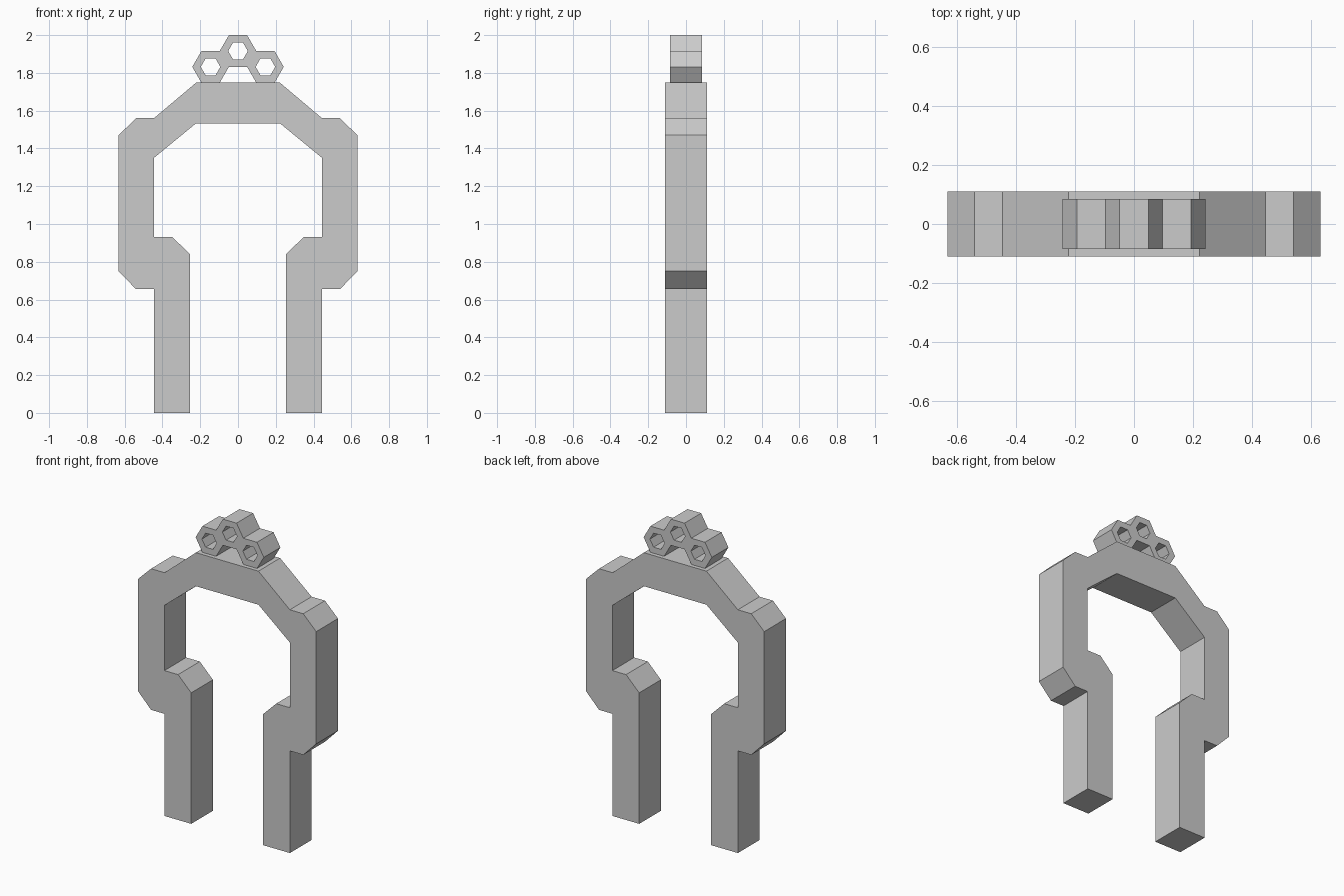
import bpy, bmesh
from math import cos, sin, pi

if "Cube" in bpy.data.objects:
    bpy.data.objects.remove(bpy.data.objects["Cube"])


def finish(name, bm, depth):
    """Turn a flat front profile into a solid centred on y = 0."""
    bmesh.ops.remove_doubles(bm, verts=bm.verts, dist=0.003)
    mesh = bpy.data.meshes.new(name)
    bm.to_mesh(mesh)
    bm.free()
    obj = bpy.data.objects.new(name, mesh)
    bpy.context.collection.objects.link(obj)
    solid = obj.modifiers.new("Thickness", 'SOLIDIFY')
    solid.thickness = depth
    solid.offset = 0
    return obj


# Arch frame: right half of the outline, mirrored to close the profile
outer = [(0.255, 0), (0.445, 0), (0.445, 0.655), (0.54, 0.655), (0.632, 0.75),
         (0.632, 1.47), (0.54, 1.56), (0.445, 1.56), (0.222, 1.748)]
inner = [(0.222, 1.533), (0.445, 1.35), (0.445, 0.932), (0.348, 0.932),
         (0.255, 0.84)]


def mirrored(points):
    return [(-x, z) for x, z in reversed(points)]


bm = bmesh.new()
outline = outer + mirrored(outer) + mirrored(inner) + inner
bm.faces.new([bm.verts.new((x, 0, z)) for x, z in outline])
finish("arch_frame", bm, 0.22)

# Honeycomb crest: three hexagonal rings sharing their touching walls
R, HOLE = 0.0968, 0.052
A = R * cos(pi / 6)
bm = bmesh.new()
for cx, cz in [(-1.5 * R, 1.748 + A), (0, 1.748 + 2 * A), (1.5 * R, 1.748 + A)]:
    rings = [[bm.verts.new((cx + r * cos(i * pi / 3), 0, cz + r * sin(i * pi / 3)))
              for i in range(6)] for r in (R, HOLE)]
    for i in range(6):
        j = (i + 1) % 6
        bm.faces.new((rings[0][i], rings[0][j], rings[1][j], rings[1][i]))
finish("honeycomb_crest", bm, 0.168)
